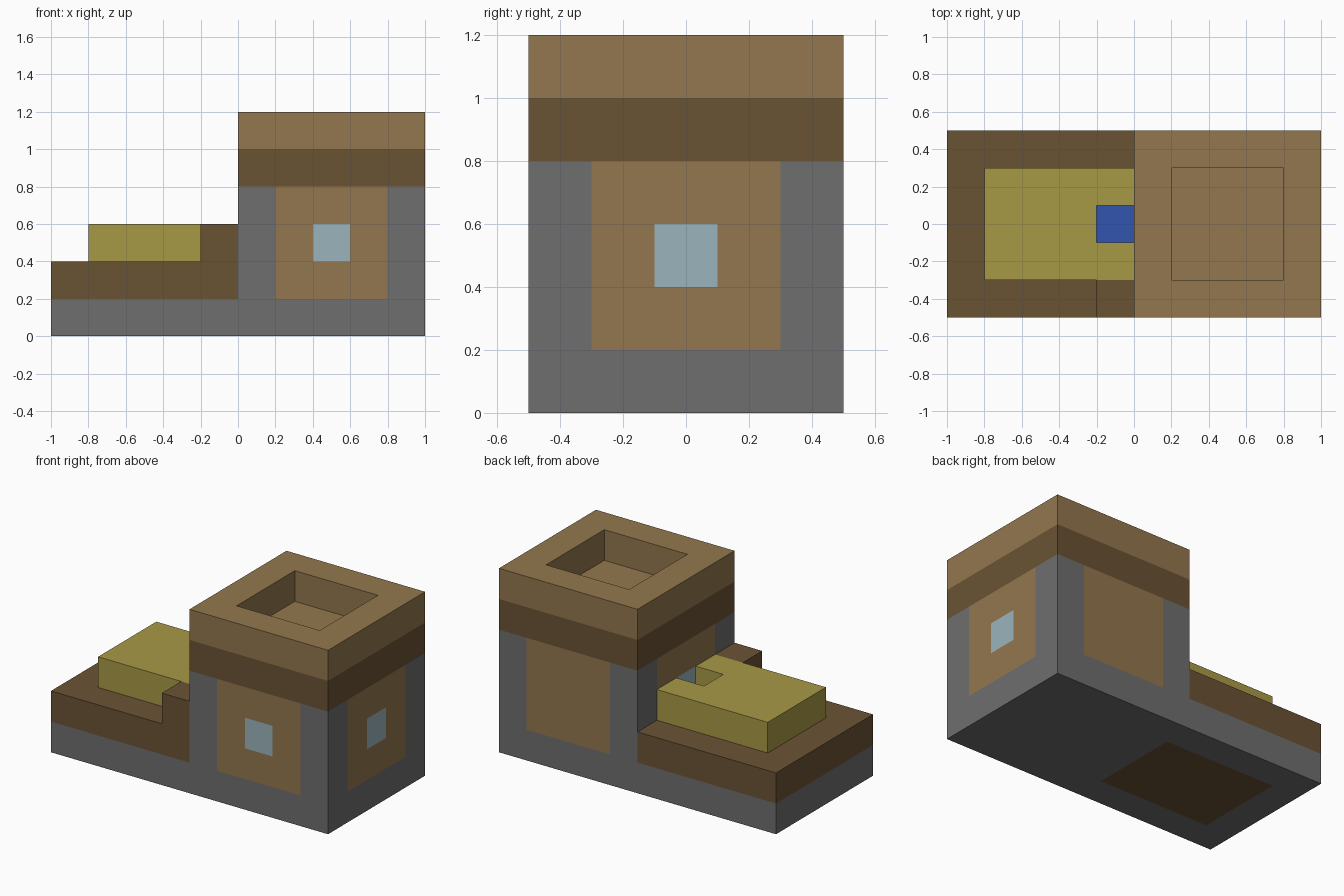
import bpy, bmesh
from mathutils import Vector

cube = bpy.data.objects.get("Cube")
if cube:
    bpy.data.objects.remove(cube, do_unlink=True)


def material(name, hex_code):
    rgb = [int(hex_code[i:i + 2], 16) / 255 for i in (0, 2, 4)]
    color = [((c + 0.055) / 1.055) ** 2.4 for c in rgb] + [1]
    mat = bpy.data.materials.new(name)
    mat.use_nodes = True
    mat.diffuse_color = color
    mat.node_tree.nodes["Principled BSDF"].inputs["Base Color"].default_value = color
    return mat


STONE = material("grey stone", "6e6e6e")
BROWN = material("dark brown", "6a5334")
TAN = material("tan", "93774e")
YELLOW = material("straw yellow", "a79946")
GLASS = material("pale glass", "9bb4bc")
BLUE = material("blue", "3255af")


def finish(name, bm, mats, rule=None):
    """Colour faces by rule(centre, normal) and link the object."""
    bmesh.ops.recalc_face_normals(bm, faces=bm.faces)
    bm.normal_update()
    if rule:
        for f in bm.faces:
            f.material_index = mats.index(rule(f.calc_center_median(), f.normal))
    mesh = bpy.data.meshes.new(name)
    bm.to_mesh(mesh)
    bm.free()
    for m in mats:
        mesh.materials.append(m)
    obj = bpy.data.objects.new(name, mesh)
    bpy.context.collection.objects.link(obj)
    return obj


def box(lo, hi):
    bm = bmesh.new()
    bmesh.ops.create_cube(bm, size=1)
    lo, hi = Vector(lo), Vector(hi)
    for v in bm.verts:
        v.co = (lo + hi) / 2 + v.co * (hi - lo)
    return bm


def cut(bm, axis, *positions):
    """Slice the mesh along one axis so regions can be coloured."""
    normal = Vector([i == axis for i in range(3)])
    for p in positions:
        geom = bm.verts[:] + bm.edges[:] + bm.faces[:]
        bmesh.ops.bisect_plane(bm, geom=geom, plane_co=normal * p, plane_no=normal)


# Stone base with a brown patch underneath
bm = box((-1, -0.5, 0), (1, 0.5, 0.2))
cut(bm, 0, -0.8, 0)
cut(bm, 1, -0.3, 0.3)
finish("base_slab", bm, [STONE, BROWN],
       lambda c, n: BROWN if n.z < -0.5 and -0.8 < c.x < 0 and abs(c.y) < 0.3 else STONE)

# Brown ground layer, with a blue floor in the doorway notch
bm = box((-1, -0.5, 0.2), (0, 0.5, 0.4))
cut(bm, 0, -0.2)
cut(bm, 1, -0.1, 0.1)
finish("ground_layer", bm, [BROWN, BLUE],
       lambda c, n: BLUE if n.z > 0.5 and c.x > -0.2 and abs(c.y) < 0.1 else BROWN)

# Brown step beside the tower
finish("side_step", box((-0.2, -0.5, 0.4), (0, -0.3, 0.6)), [BROWN])

# Yellow platform, notched in front of the tower window
outline = [(-0.8, -0.3), (0, -0.3), (0, -0.1), (-0.2, -0.1)]
outline += [(x, -y) for x, y in reversed(outline)]
bm = bmesh.new()
face = bm.faces.new([bm.verts.new((x, y, 0.4)) for x, y in outline])
top = bmesh.ops.extrude_face_region(bm, geom=[face], use_keep_orig=True)["geom"]
bmesh.ops.translate(bm, vec=(0, 0, 0.2), verts=[v for v in top if isinstance(v, bmesh.types.BMVert)])
finish("straw_platform", bm, [YELLOW])


# Tower walls: tan panel on every side, window on all but the back
def wall_color(c, n):
    across = abs(c.x - 0.5) if abs(n.y) > 0.5 else abs(c.y)
    if abs(n.z) > 0.5 or across > 0.3:
        return STONE
    if across < 0.1 and 0.4 < c.z < 0.6 and n.y < 0.5:
        return GLASS
    return TAN


bm = box((0, -0.5, 0.2), (1, 0.5, 0.8))
cut(bm, 0, 0.2, 0.4, 0.6, 0.8)
cut(bm, 1, -0.3, -0.1, 0.1, 0.3)
cut(bm, 2, 0.4, 0.6)
finish("tower_walls", bm, [STONE, TAN, GLASS], wall_color)

# Tower crown: brown band below a tan rim with a sunken roof
bm = box((0, -0.5, 0.8), (1, 0.5, 1.2))
cut(bm, 2, 1.0)
roof = max(bm.faces, key=lambda f: f.calc_center_median().z)
bmesh.ops.inset_region(bm, faces=[roof], thickness=0.2, use_even_offset=True)
floor = bmesh.ops.extrude_discrete_faces(bm, faces=[roof])["faces"][0]
bmesh.ops.translate(bm, vec=(0, 0, -0.2), verts=floor.verts)
finish("tower_crown", bm, [BROWN, TAN], lambda c, n: TAN if c.z > 0.99 else BROWN)
